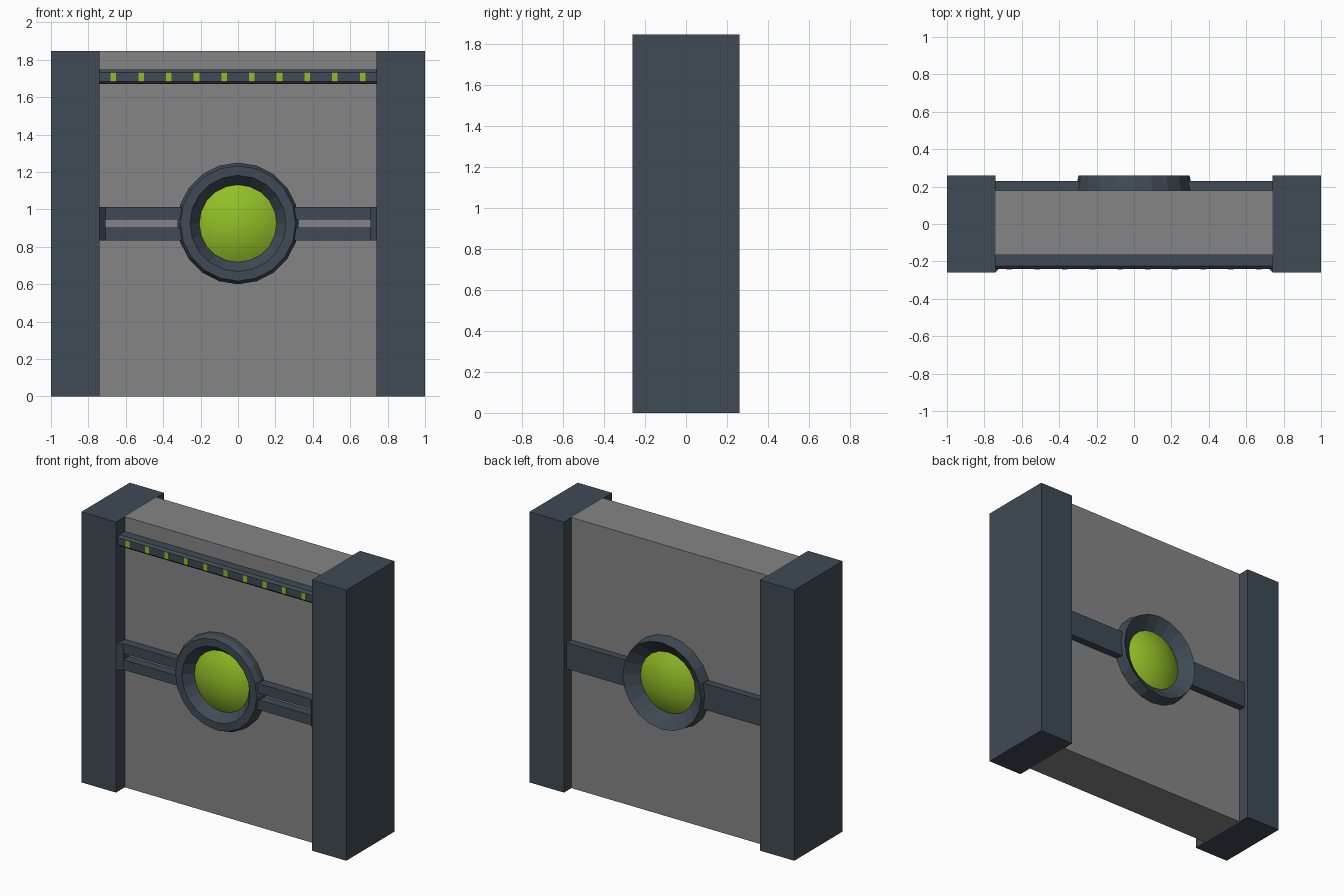
import bpy, bmesh, math

if "Cube" in bpy.data.objects:
    bpy.data.objects.remove(bpy.data.objects["Cube"])

def material(name, rgb):
    m = bpy.data.materials.new(name)
    m.diffuse_color = (*rgb, 1)
    m.use_nodes = True
    m.node_tree.nodes["Principled BSDF"].inputs["Base Color"].default_value = m.diffuse_color
    return m

SLATE = material("dark slate", (0.050, 0.070, 0.090))
GREY = material("stone grey", (0.235, 0.235, 0.235))
GREEN = material("lime green", (0.29, 0.52, 0.02))
CZ = 0.925  # height of the round window
SIDES = 20

def finish(name, bm, mat, smooth=False):
    bmesh.ops.recalc_face_normals(bm, faces=bm.faces)
    me = bpy.data.meshes.new(name)
    bm.to_mesh(me)
    bm.free()
    me.materials.append(mat)
    for p in me.polygons:
        p.use_smooth = smooth
    ob = bpy.data.objects.new(name, me)
    bpy.context.collection.objects.link(ob)
    return ob

def prism(name, base, offset, mat):
    """Extrude a flat polygon along an offset."""
    bm = bmesh.new()
    f = bm.faces.new([bm.verts.new(p) for p in base])
    r = bmesh.ops.extrude_face_region(bm, geom=[f])
    vs = [v for v in r["geom"] if isinstance(v, bmesh.types.BMVert)]
    bmesh.ops.translate(bm, verts=vs, vec=offset)
    return finish(name, bm, mat)

def box(name, x, y, z, mat):
    base = [(x[0], y[0], z[0]), (x[1], y[0], z[0]), (x[1], y[1], z[0]), (x[0], y[1], z[0])]
    return prism(name, base, (0, 0, z[1] - z[0]), mat)

def lathe(name, profile, mat, sides=SIDES, smooth=False):
    """Spin (radius, y) points about the y axis through the window centre."""
    bm = bmesh.new()
    rings = []
    for r, y in profile:
        if r == 0:
            rings.append([bm.verts.new((0, y, CZ))] * sides)
        else:
            rings.append([bm.verts.new((r * math.cos(2 * math.pi * i / sides), y,
                                        CZ + r * math.sin(2 * math.pi * i / sides)))
                          for i in range(sides)])
    for a, b in zip(rings, rings[1:]):
        for i in range(sides):
            j = (i + 1) % sides
            bm.faces.new(list(dict.fromkeys([a[i], a[j], b[j], b[i]])))
    return finish(name, bm, mat, smooth)

def dome(name, y_base, rise):
    """Shallow spherical cap."""
    rad = 0.212
    big = (rad * rad + rise * rise) / (2 * abs(rise))
    s = math.copysign(1, rise)
    top = math.asin(rad / big)
    prof = []
    for k in range(7):
        a = top * (1 - k / 6)
        r = big * math.sin(a) if k < 6 else 0
        prof.append((r, y_base + s * (big * math.cos(a) - big * math.cos(top))))
    return lathe(name, prof, GREEN, smooth=True)

# Main slab
box("door_panel", (-0.74, 0.74), (-0.165, 0.18), (0, 1.848), GREY)

for s, side in ((-1, "left"), (1, "right")):
    def span(a, b):
        return tuple(sorted((s * a, s * b)))
    # Side pillars
    box(f"{side}_pillar", span(0.74, 1.0), (-0.26, 0.26), (0, 1.848), SLATE)
    # Front double rails, back single rail
    box(f"{side}_upper_rail", span(0.29, 0.74), (-0.225, -0.165), (0.946, 1.012), SLATE)
    box(f"{side}_lower_rail", span(0.29, 0.74), (-0.225, -0.165), (0.834, 0.902), SLATE)
    box(f"{side}_back_rail", span(0.27, 0.74), (0.18, 0.23), (0.834, 1.012), SLATE)
    # Sloped cap where the rails meet the pillar
    cap = [(s * 0.74, -0.165), (s * 0.74, -0.258), (s * 0.708, -0.225), (s * 0.708, -0.165)]
    prism(f"{side}_rail_cap", [(x, y, 0.834) for x, y in cap], (0, 0, 0.178), SLATE)

# Top light bar with bevelled section
bar = [(-0.165, 1.747), (-0.225, 1.747), (-0.24, 1.733), (-0.24, 1.684), (-0.225, 1.67), (-0.165, 1.67)]
prism("light_bar", [(-0.74, y, z) for y, z in bar], (1.48, 0, 0), SLATE)
for i in range(10):
    x = (i - 4.5) * 0.148
    box(f"small_light_{i + 1}", (x - 0.015, x + 0.015), (-0.243, -0.237), (1.685, 1.732), GREEN)

# Round window: rims and domes
lathe("front_rim", [(0.325, -0.165), (0.325, -0.205), (0.308, -0.238), (0.257, -0.238), (0.207, -0.175)], SLATE)
lathe("back_rim", [(0.312, 0.18), (0.297, 0.26), (0.207, 0.195)], SLATE)
dome("front_dome", -0.172, -0.06)
dome("back_dome", 0.19, 0.06)
